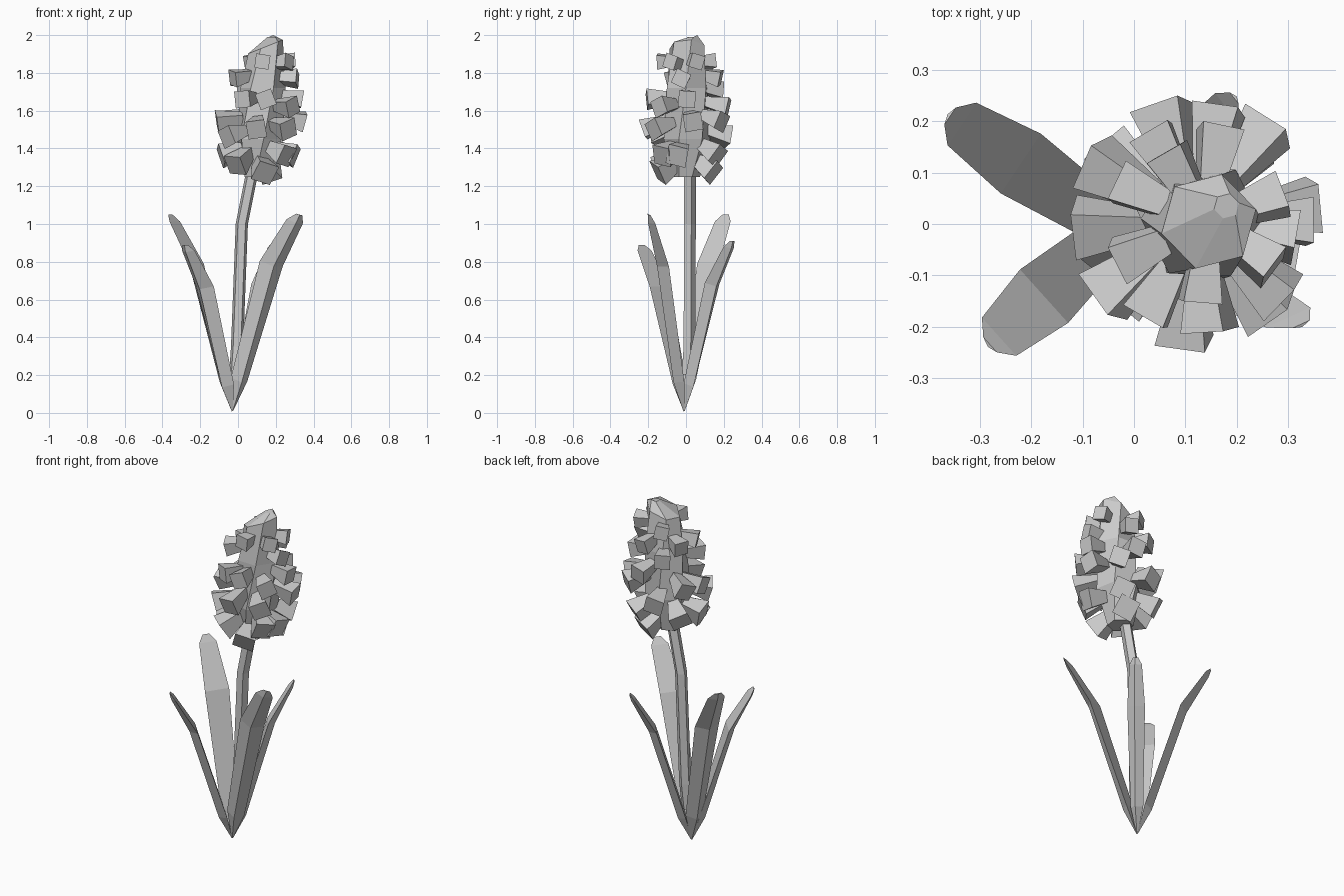
import bpy, bmesh, math, random
from mathutils import Vector, Matrix

random.seed(4)
if "Cube" in bpy.data.objects:
    bpy.data.objects.remove(bpy.data.objects["Cube"], do_unlink=True)

grey = bpy.data.materials.new("plain_grey")
grey.use_nodes = True
grey.diffuse_color = (0.6, 0.6, 0.6, 1)
grey.node_tree.nodes["Principled BSDF"].inputs["Base Color"].default_value = (0.6, 0.6, 0.6, 1)


def finish(name, bm):
    bmesh.ops.recalc_face_normals(bm, faces=bm.faces)
    mesh = bpy.data.meshes.new(name)
    bm.to_mesh(mesh)
    bm.free()
    mesh.materials.append(grey)
    obj = bpy.data.objects.new(name, mesh)
    bpy.context.collection.objects.link(obj)
    return obj


def loft(name, rings):
    """Skin a list of equally long point rings and cap both ends."""
    bm = bmesh.new()
    loops = [[bm.verts.new(p) for p in ring] for ring in rings]
    n = len(loops[0])
    for a, b in zip(loops, loops[1:]):
        for i in range(n):
            j = (i + 1) % n
            bm.faces.new((a[i], a[j], b[j], b[i]))
    bm.faces.new(loops[0])
    bm.faces.new(loops[-1])
    return finish(name, bm)


def circle(centre, radius, sides, turn=0.0):
    return [Vector(centre) + Vector((math.cos(a), math.sin(a), 0)) * radius
            for a in (turn + math.tau * i / sides for i in range(sides))]


# Stem, bending towards the flower head
stem_path = [(-0.015, 0.005, 0.2), (-0.005, 0.015, 0.35), (0.02, 0.018, 1.0),
             (0.07, 0.018, 1.25), (0.11, 0.01, 1.45)]
loft("stem", [circle(p, 0.034, 5, 0.3) for p in stem_path])


# Leaves: keeled blades; profile is (share of reach, share of height, half width, thickness)
BASE = Vector((-0.03, -0.01, 0.01))
BLADE = [(0, 0, 0.004, 0.004), (0.10, 0.16, 0.05, 0.04), (0.58, 0.75, 0.07, 0.038),
         (0.93, 0.965, 0.05, 0.02), (1.0, 1.0, 0.02, 0.006)]


def leaf(name, tip, width=1.0, twist=0.0):
    reach = Vector(tip) - BASE
    flat = Vector((reach.x, reach.y, 0))
    out = Matrix.Rotation(math.radians(twist), 3, "Z") @ flat.normalized()
    side = Vector((-out.y, out.x, 0))
    side -= side.project(reach)
    side *= width
    rings = []
    for r, h, w, t in BLADE:
        c = BASE + flat * r + Vector((0, 0, reach.z * h))
        keel = out * t - Vector((0, 0, t * 0.4))
        rings.append([c - side * w, c + keel, c + side * w])
    loft(name, rings)


leaf("leaf_back_right", (-0.358, 0.21, 1.05))
leaf("leaf_front_right", (-0.28, -0.235, 0.89))
leaf("leaf_front_left", (0.325, -0.195, 1.05), twist=-42)
leaf("leaf_back_left", (0.195, 0.245, 0.91), width=0.7, twist=-12)


# Flower core: leaning faceted spindle with a slanted top
def axis(z):
    return Vector((0.1 + 0.07 * (z - 1.25), 0.005, z))


core_rings = [circle(axis(z), r, 6, 0.4 + 0.3 * i)
              for i, (z, r) in enumerate([(1.25, 0.07), (1.45, 0.125), (1.72, 0.12), (1.9, 0.095)])]
for p in core_rings[-1]:
    p.z = 1.9 + 0.4 * (p.x - 0.05)
core_rings.append(circle((0.18, 0.035, 1.99), 0.025, 6, 1.3))
core_rings[-1][0].z = 2.0
loft("flower_core", core_rings)


# Florets: flared blocks pointing outward, by height and direction in degrees
FLORETS = {
    1.27: (62, 285), 1.31: (228,), 1.36: (190, 345, 318, 55, 143),
    1.46: (220, 105), 1.5: (265, 310), 1.54: (183, 8, 53, 150),
    1.62: (318, 80), 1.66: (240, 275, 0), 1.71: (120,),
    1.77: (205, 350, 80, 155), 1.86: (265, 325, 20, 120),
}


def floret(name, z, degrees):
    low = (1.9 - z) / 0.65
    size = 0.052 + 0.03 * low
    reach = 0.15 + 0.083 * math.sin(math.pi * low ** 1.3)
    a = math.radians(degrees)
    tilt = -0.5 * low + random.uniform(-0.15, 0.15)
    radial = Vector((math.cos(a), math.sin(a), 0))
    out = radial * math.cos(tilt) + Vector((0, 0, math.sin(tilt)))
    depth = 0.14
    middle = axis(z) + radial * reach - out * depth / 2
    bm = bmesh.new()
    bmesh.ops.create_cone(bm, cap_ends=True, segments=4, radius1=size * 0.5,
                          radius2=size, depth=depth)
    spin = Matrix.Rotation(random.uniform(0.3, 1.3), 4, "Z")
    place = Matrix.Translation(middle) @ out.to_track_quat("Z", "Y").to_matrix().to_4x4()
    bm.transform(place @ spin)
    finish(name, bm)


count = 0
for height, directions in FLORETS.items():
    for d in directions:
        count += 1
        floret(f"floret_{count}", height, d)
